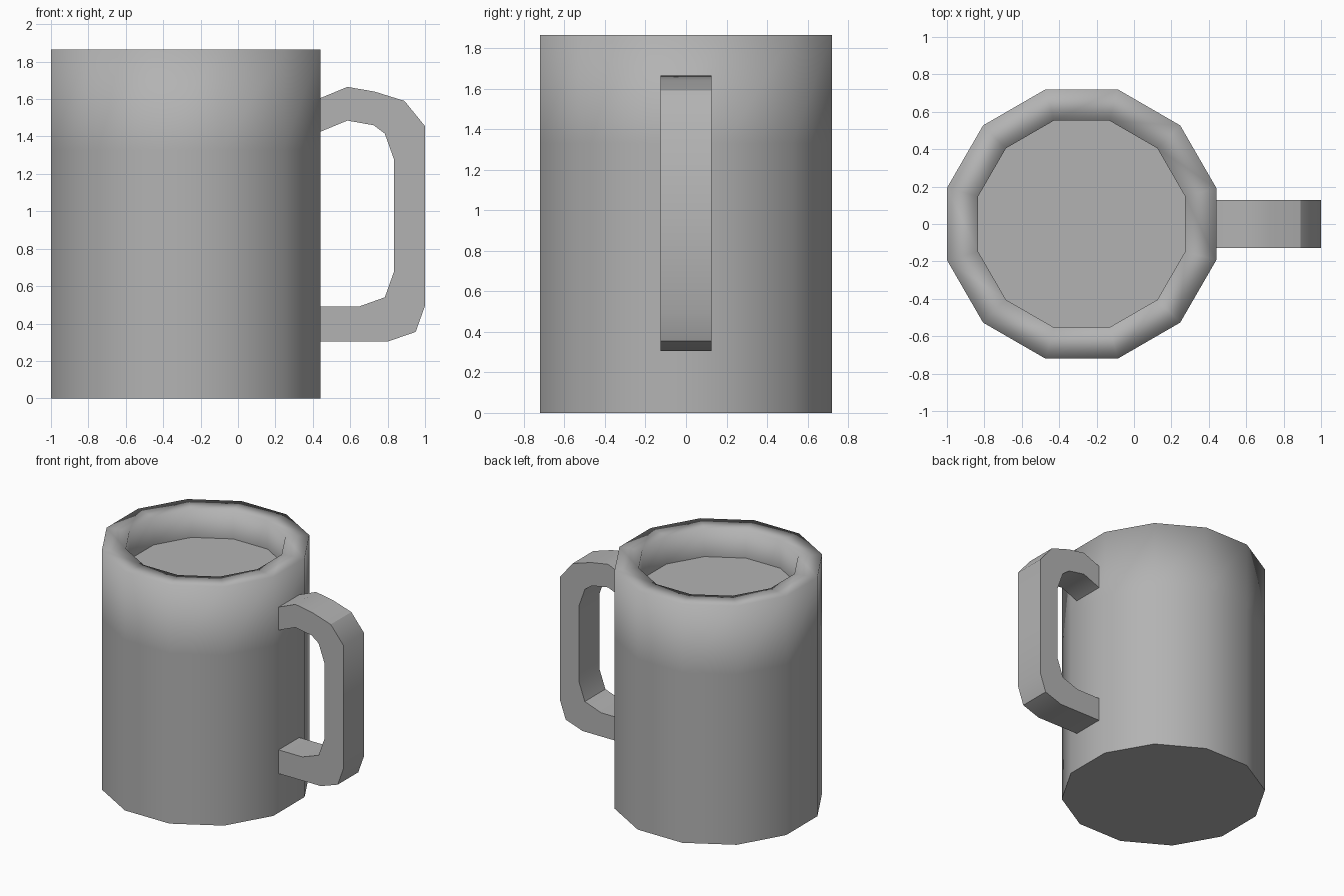
import bpy, bmesh, math

if "Cube" in bpy.data.objects:
    bpy.data.objects.remove(bpy.data.objects["Cube"])

SIDES = 12
CX = -0.28  # mug axis

# Mid grey glaze shared by both parts
grey = bpy.data.materials.new("grey_glaze")
grey.diffuse_color = (0.45, 0.45, 0.45, 1.0)
grey.use_nodes = True
grey.node_tree.nodes["Principled BSDF"].inputs["Base Color"].default_value = grey.diffuse_color


def finish(bm, name):
    bmesh.ops.recalc_face_normals(bm, faces=bm.faces)
    mesh = bpy.data.meshes.new(name)
    bm.to_mesh(mesh)
    bm.free()
    mesh.materials.append(grey)
    obj = bpy.data.objects.new(name, mesh)
    bpy.context.collection.objects.link(obj)
    return obj


def ring(bm, apothem, z):
    r = apothem / math.cos(math.pi / SIDES)
    return [bm.verts.new((CX + r * math.cos((i + 0.5) * 2 * math.pi / SIDES),
                          r * math.sin((i + 0.5) * 2 * math.pi / SIDES), z))
            for i in range(SIDES)]


# Mug body: twelve-sided wall, soft flat rim, inner wall down to the drink level
bm = bmesh.new()
profile = [(0.72, 0.0), (0.72, 1.33), (0.72, 1.865), (0.553, 1.865), (0.553, 1.645)]
rings = [ring(bm, a, z) for a, z in profile]
for lower, upper in zip(rings, rings[1:]):
    for i in range(SIDES):
        j = (i + 1) % SIDES
        bm.faces.new((lower[i], lower[j], upper[j], upper[i])).smooth = True
# Flat base and drink surface, with sharp borders
for cap in (rings[0], rings[-1]):
    face = bm.faces.new(cap)
    for edge in face.edges:
        edge.smooth = False
finish(bm, "mug_body")

# Handle: paired outer and inner outline points (x, z), extruded across y
outer = [(0.44, 1.605), (0.585, 1.665), (0.73, 1.64), (0.89, 1.59), (1.0, 1.455),
         (1.0, 0.495), (0.95, 0.355), (0.805, 0.305), (0.44, 0.305)]
inner = [(0.44, 1.425), (0.585, 1.485), (0.725, 1.46), (0.785, 1.415), (0.835, 1.275),
         (0.835, 0.68), (0.785, 0.54), (0.645, 0.49), (0.44, 0.49)]
CREASES = (0, 3, 6, 8)  # sections where the shading breaks
W = 0.127
bm = bmesh.new()
sections = []
for (ox, oz), (ix, iz) in zip(outer, inner):
    corners = [(ox, -W, oz), (ox, W, oz), (ix, W, iz), (ix, -W, iz)]
    sections.append([bm.verts.new(c) for c in corners])
for a, b in zip(sections, sections[1:]):
    for i in range(4):
        j = (i + 1) % 4
        bm.faces.new((a[i], a[j], b[j], b[i])).smooth = True
        bm.edges.get((a[i], b[i])).smooth = False
bm.faces.new(sections[0])
bm.faces.new(sections[-1])
for k in CREASES:
    for i in range(4):
        bm.edges.get((sections[k][i], sections[k][(i + 1) % 4])).smooth = False
finish(bm, "handle")
